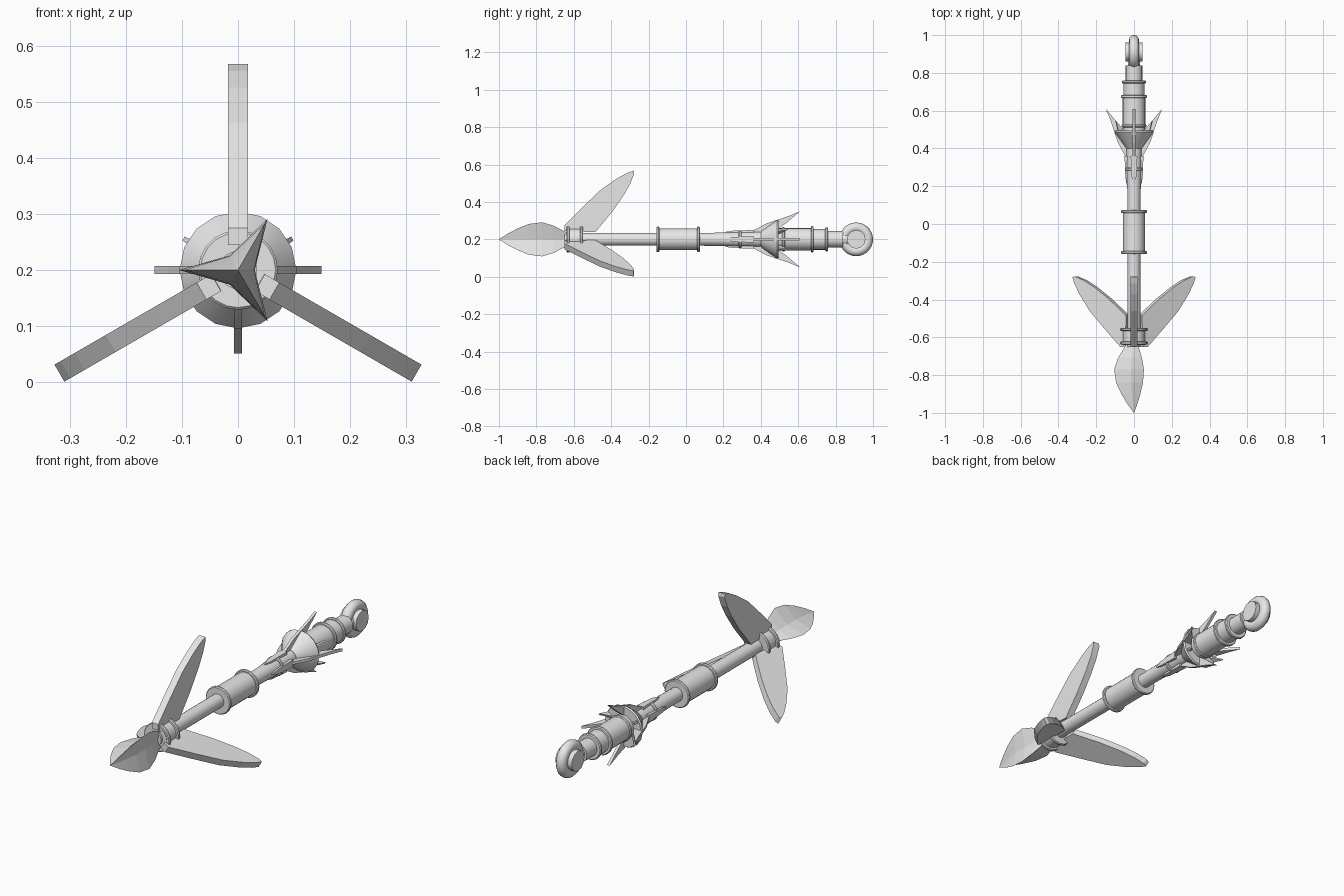
import bpy, bmesh, math
from mathutils import Vector

if "Cube" in bpy.data.objects:
    bpy.data.objects.remove(bpy.data.objects["Cube"])

AXIS_Z = 0.2
grey = bpy.data.materials.new("light_grey_metal")
grey.diffuse_color = (0.8, 0.8, 0.8, 1)
grey.use_nodes = True
grey.node_tree.nodes["Principled BSDF"].inputs["Base Color"].default_value = grey.diffuse_color


def finish(name, bm, smooth):
    bmesh.ops.remove_doubles(bm, verts=bm.verts, dist=1e-5)
    bmesh.ops.recalc_face_normals(bm, faces=bm.faces)
    me = bpy.data.meshes.new(name)
    bm.to_mesh(me)
    bm.free()
    ob = bpy.data.objects.new(name, me)
    bpy.context.collection.objects.link(ob)
    me.materials.append(grey)
    if smooth:
        bpy.ops.object.select_all(action='DESELECT')
        ob.select_set(True)
        bpy.context.view_layer.objects.active = ob
        bpy.ops.object.shade_smooth_by_angle(angle=math.radians(35))
    return ob


def loft(name, rings, smooth=False):
    """Skin a list of equal-length point rings and cap both ends."""
    bm = bmesh.new()
    vr = [[bm.verts.new(p) for p in ring] for ring in rings]
    n = len(vr[0])
    for a, b in zip(vr, vr[1:]):
        for i in range(n):
            bm.faces.new((a[i], a[(i + 1) % n], b[(i + 1) % n], b[i]))
    bm.faces.new(vr[0])
    bm.faces.new(vr[-1])
    return finish(name, bm, smooth)


def polar(y, r, deg, side=0.0):
    """Point at distance r from the long axis, shifted sideways."""
    a = math.radians(deg)
    return Vector((r * math.cos(a) - side * math.sin(a), y,
                   AXIS_Z + r * math.sin(a) + side * math.cos(a)))


def lathe(name, profile, sides=20):
    return loft(name, [[polar(y, r, 360 * i / sides) for i in range(sides)]
                       for y, r in profile], True)


def blade(name, deg, stations):
    """Station: outer y, outer r, inner y, inner r, half width."""
    return loft(name, [[polar(yo, ro, deg, -w), polar(yo, ro, deg, w),
                        polar(yi, ri, deg, w), polar(yi, ri, deg, -w)]
                       for yo, ro, yi, ri, w in stations])


def band(name, y, r, w=0.016):
    """Rounded raised ring around the shaft."""
    h = w / 2
    lathe(name, [(y - h, r - 0.014), (y - h, r - 0.004), (y - h * 0.5, r),
                 (y + h * 0.5, r), (y + h, r - 0.004), (y + h, r - 0.014)])


# Three-ridged leaf-shaped point
head = [(-1, 0.001), (-0.95, 0.037), (-0.9, 0.067), (-0.84, 0.095),
        (-0.77, 0.105), (-0.71, 0.085), (-0.66, 0.055), (-0.63, 0.04)]
loft("spear_point", [[polar(y, r if k % 2 else min(r * 0.3, 0.03), 60 * k)
                      for k in range(6)] for y, r in head])

# Shaft, collar and grip
lathe("shaft", [(-0.65, 0.034), (0.08, 0.034), (0.2, 0.036),
                (0.3, 0.04), (0.46, 0.04)])
lathe("hook_collar", [(-0.64, 0.058), (-0.55, 0.058)])
band("collar_front_ring", -0.63, 0.071)
band("collar_rear_ring", -0.558, 0.071)
lathe("grip_sleeve", [(-0.158, 0.058), (0.07, 0.058)])
band("grip_front_ring", -0.151, 0.068)
band("grip_rear_ring", 0.066, 0.068)
band("neck_ring", 0.29, 0.048)

# Three swept hooks
for deg in (90, 210, 330):
    blade("hook", deg, [(-0.65, 0.075, -0.65, 0.045, 0.0175),
                        (-0.56, 0.165, -0.485, 0.038, 0.0175),
                        (-0.46, 0.262, -0.396, 0.145, 0.0175),
                        (-0.37, 0.325, -0.335, 0.232, 0.0175),
                        (-0.315, 0.355, -0.298, 0.297, 0.0175),
                        (-0.28, 0.3675, -0.278, 0.35, 0.0175)])

# Flared guard
lathe("flared_guard", [(0.40, 0.042), (0.425, 0.06), (0.455, 0.082),
                       (0.487, 0.104), (0.495, 0.1), (0.495, 0.055)], 16)

# Pointed plates and back-swept spikes around the guard
for deg in (0, 90, 180, 270):
    blade("pointed_plate", deg, [(0.21, 0.04, 0.21, 0.034, 0.001),
                                 (0.25, 0.046, 0.25, 0.034, 0.012),
                                 (0.36, 0.05, 0.36, 0.034, 0.018)])
    blade("guard_rib", deg, [(0.35, 0.042, 0.35, 0.035, 0.007),
                             (0.43, 0.085, 0.43, 0.04, 0.007),
                             (0.485, 0.104, 0.485, 0.06, 0.007)])
    blade("guard_spike", deg, [(0.485, 0.103, 0.495, 0.058, 0.007),
                               (0.55, 0.125, 0.54, 0.09, 0.007),
                               (0.608, 0.149, 0.606, 0.146, 0.007)])
for deg in (30, 150, 210, 330):
    blade("small_spike", deg, [(0.47, 0.09, 0.49, 0.06, 0.006),
                               (0.545, 0.112, 0.543, 0.109, 0.004)])

# Stepped rear handle
lathe("rear_handle", [(0.48, 0.06), (0.67, 0.06), (0.675, 0.056), (0.75, 0.056),
                      (0.757, 0.044), (0.84, 0.044)])
band("handle_ring_front", 0.52, 0.065)
band("handle_ring_middle", 0.675, 0.07)
band("handle_ring_rear", 0.752, 0.064)
lathe("ring_neck", [(0.77, 0.033), (0.865, 0.033)])

# Handle ring and the plug through it
bpy.ops.mesh.primitive_torus_add(major_radius=0.0635, minor_radius=0.0265,
                                 major_segments=28, minor_segments=12,
                                 location=(0, 0.91, AXIS_Z),
                                 rotation=(0, math.pi / 2, 0))
eye = bpy.context.object
eye.name = "end_ring"
bpy.ops.mesh.primitive_cylinder_add(vertices=12, radius=0.05, depth=0.09,
                                    location=(0, 0.91, AXIS_Z),
                                    rotation=(0, math.pi / 2, 0))
plug = bpy.context.object
plug.name = "ring_plug"
for ob in (eye, plug):
    ob.data.materials.append(grey)
    bpy.ops.object.select_all(action='DESELECT')
    ob.select_set(True)
    bpy.context.view_layer.objects.active = ob
    bpy.ops.object.shade_smooth_by_angle(angle=math.radians(35))
